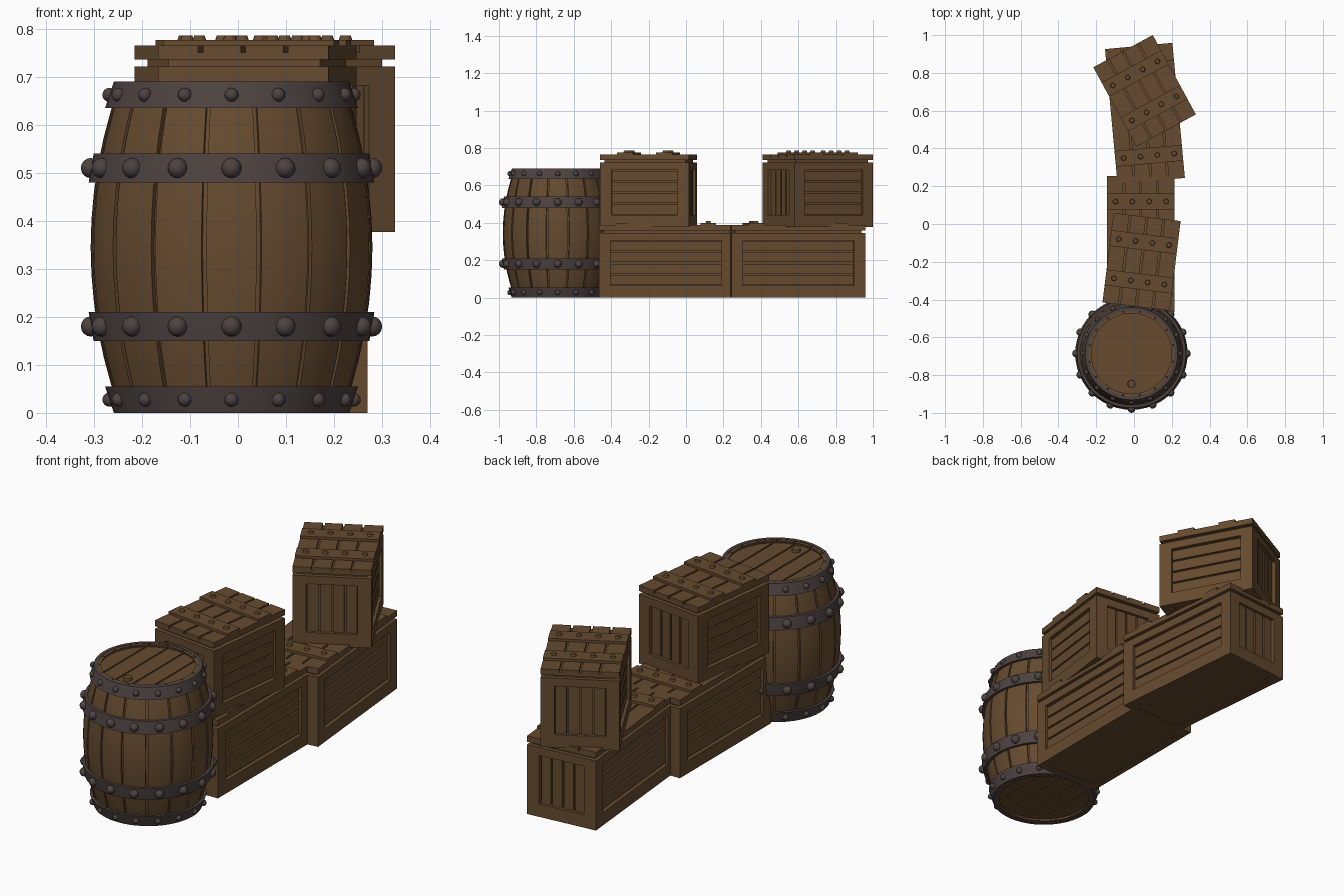
import bpy, bmesh, math
from mathutils import Matrix, Vector

if "Cube" in bpy.data.objects:
    bpy.data.objects.remove(bpy.data.objects["Cube"])


def material(name, rgb):
    m = bpy.data.materials.new(name)
    m.diffuse_color = (*rgb, 1)
    m.use_nodes = True
    m.node_tree.nodes["Principled BSDF"].inputs["Base Color"].default_value = m.diffuse_color
    return m


WOOD = material("brown_wood", (0.133, 0.070, 0.029))
IRON = material("dark_iron", (0.075, 0.056, 0.052))


def finish(bm, name, mat, loc, rot=0.0, smooth=False):
    bmesh.ops.recalc_face_normals(bm, faces=bm.faces)
    me = bpy.data.meshes.new(name)
    bm.to_mesh(me)
    bm.free()
    me.materials.append(mat)
    ob = bpy.data.objects.new(name, me)
    bpy.context.collection.objects.link(ob)
    ob.location = loc
    ob.rotation_euler = (0, 0, rot)
    if smooth:
        bpy.ops.object.select_all(action='DESELECT')
        ob.select_set(True)
        bpy.context.view_layer.objects.active = ob
        bpy.ops.object.shade_smooth_by_angle(angle=math.radians(35))
    return ob


def box(bm, x0, x1, y0, y1, z0, z1):
    c = Vector(((x0 + x1) / 2, (y0 + y1) / 2, (z0 + z1) / 2))
    s = Matrix.Diagonal((abs(x1 - x0), abs(y1 - y0), abs(z1 - z0), 1))
    bmesh.ops.create_cube(bm, size=1, matrix=Matrix.Translation(c) @ s)


def sweep(bm, prof, a0, a1, n):
    """Sweep a closed (radius, z) profile about z; ends are capped on partial turns."""
    full = abs(a1 - a0) > 6.28
    rings = []
    for i in range(n if full else n + 1):
        a = a0 + (a1 - a0) * i / n
        rings.append([bm.verts.new((r * math.cos(a), r * math.sin(a), z)) for r, z in prof])
    k = len(prof)
    for i in range(n):
        p, q = rings[i], rings[(i + 1) % len(rings)]
        for j in range(k):
            bm.faces.new((p[j], q[j], q[(j + 1) % k], p[(j + 1) % k]))
    if not full:
        bm.faces.new(rings[0])
        bm.faces.new(rings[-1][::-1])


# ---------------- barrel ----------------
BARREL = (-0.0135, -0.686, 0)
H = 0.69


def bulge(z):
    return 0.2935 - 0.52 * (z - H / 2) ** 2


def shell(z0, z1, out, inn, n):
    zs = [z0 + (z1 - z0) * i / n for i in range(n + 1)]
    return [(bulge(z) + out, z) for z in zs] + [(bulge(z) + inn, z) for z in reversed(zs)]


step = math.tau / 16
bm = bmesh.new()
for i in range(16):
    mid = -math.pi / 2 + i * step
    sweep(bm, shell(0.002, H - 0.002, 0, -0.020, 12), mid - step * 0.455, mid + step * 0.455, 4)
finish(bm, "barrel_staves", WOOD, BARREL, smooth=True)

# backing behind the stave gaps
bm = bmesh.new()
sweep(bm, shell(0.004, H - 0.004, -0.010, -0.018, 12), 0, math.tau, 48)
finish(bm, "barrel_lining", WOOD, BARREL, smooth=True)

# hoops and their rivets
for label, z0, z1, rr in (("bottom", 0, 0.055, 0.0145), ("lower", 0.15, 0.21, 0.021),
                          ("upper", 0.48, 0.54, 0.021), ("top", 0.635, H, 0.0145)):
    bm = bmesh.new()
    sweep(bm, shell(z0, z1, 0.0135, -0.004, 2), 0, math.tau, 48)
    finish(bm, label + "_hoop", IRON, BARREL, smooth=True)
    bm = bmesh.new()
    zc = (z0 + z1) / 2
    rad = bulge(zc) + 0.0135
    for i in range(16):
        a = i * step
        bmesh.ops.create_uvsphere(bm, u_segments=12, v_segments=8, radius=rr, matrix=Matrix.Translation(
            (rad * math.cos(a), rad * math.sin(a), zc)))
    finish(bm, label + "_hoop_rivets", IRON, BARREL, smooth=True)

# plank heads at both ends
R = 0.222
for label, zb, zt in (("top", H - 0.03, H - 0.014), ("bottom", 0.014, 0.03)):
    bm = bmesh.new()
    zc = (zb + zt) / 2
    bmesh.ops.create_cone(bm, cap_ends=True, segments=48, radius1=R, radius2=R, depth=0.004,
                          matrix=Matrix.Translation((0, 0, zc)))
    w = 2 * R / 5
    for i in range(5):
        xa, xb = -R + i * w + 0.004, -R + (i + 1) * w - 0.004
        xs = [xa + (xb - xa) * j / 6 for j in range(7)]
        pts = [(x, -math.sqrt(R * R - x * x)) for x in xs]
        pts += [(x, -y) for x, y in reversed(pts)]
        f = bm.faces.new([bm.verts.new((x, y, zb)) for x, y in pts])
        up = bmesh.ops.extrude_face_region(bm, geom=[f])["geom"]
        bmesh.ops.translate(bm, vec=(0, 0, zt - zb), verts=[v for v in up if isinstance(v, bmesh.types.BMVert)])
    finish(bm, label + "_barrel_head", WOOD, BARREL)

bm = bmesh.new()
bmesh.ops.create_cone(bm, cap_ends=True, segments=20, radius1=0.021, radius2=0.019, depth=0.018,
                      matrix=Matrix.Translation((0, -0.16, H - 0.009)))
finish(bm, "barrel_bung", WOOD, BARREL, smooth=True)


# ---------------- crates ----------------
def crate(name, loc, rot, length, batten_y):
    hx, hy, top = 0.179, length / 2, 0.345
    post, lo, hi, t, gap = 0.062, 0.064, 0.305, 0.024, 0.009
    # frame of corner posts and rails around a solid core
    bm = bmesh.new()
    box(bm, -hx + t, hx - t, -hy + t, hy - t, 0.003, top - 0.003)
    for sx in (-1, 1):
        for sy in (-1, 1):
            box(bm, sx * hx, sx * (hx - post), sy * hy, sy * (hy - post), 0, top)
    for z0, z1 in ((0, lo), (hi, top)):
        for s in (-1, 1):
            box(bm, s * hx, s * (hx - t - 0.01), -hy + post, hy - post, z0, z1)
            box(bm, -hx + post, hx - post, s * hy, s * (hy - t - 0.01), z0, z1)
    finish(bm, name + "_frame", WOOD, loc, rot)

    # recessed slats: level on the long sides, upright on the ends
    bm = bmesh.new()
    dz, dx = (hi - lo) / 4, 2 * (hx - post) / 4
    for s in (-1, 1):
        for i in range(4):
            z, x = lo + i * dz, -hx + post + i * dx
            box(bm, s * (hx - 0.014), s * (hx - t - 0.01), -hy + post, hy - post,
                z + gap / 2, z + dz - gap / 2)
            box(bm, x + gap / 2, x + dx - gap / 2, s * (hy - 0.014), s * (hy - t - 0.01), lo, hi)
    finish(bm, name + "_slats", WOOD, loc, rot)

    # lid: neck strip, base board and four planks
    bm = bmesh.new()
    box(bm, -hx + 0.02, hx - 0.02, -hy + 0.02, hy - 0.02, top - 0.01, top + 0.02)
    box(bm, -hx, hx, -hy, hy, top + 0.014, top + 0.029)
    w = 2 * hx / 4
    for i in range(4):
        a = -hx + i * w
        box(bm, a + (0.005 if i else 0), a + w - (0.005 if i < 3 else 0), -hy, hy, top + 0.028, top + 0.043)
    finish(bm, name + "_lid", WOOD, loc, rot)

    # cross battens with bolt heads
    bm = bmesh.new()
    for y in (-batten_y, batten_y):
        box(bm, -hx, hx, y - 0.042, y + 0.042, top + 0.04, top + 0.055)
        for i in range(4):
            bmesh.ops.create_cone(bm, cap_ends=True, segments=12, radius1=0.015, radius2=0.011, depth=0.012,
                                  matrix=Matrix.Translation((-hx + (i + 0.5) * w, y, top + 0.058)))
    finish(bm, name + "_lid_battens", WOOD, loc, rot)


crate("front_long_crate", (0.036, -0.106, 0), 0, 0.718, 0.225)
crate("back_long_crate", (0.058, 0.585, 0), math.radians(5.3), 0.718, 0.225)
crate("front_upper_crate", (0.04, -0.2, 0.377), math.radians(-7), 0.478, 0.105)
crate("back_upper_crate", (0.056, 0.705, 0.377), math.radians(28.5), 0.478, 0.105)
